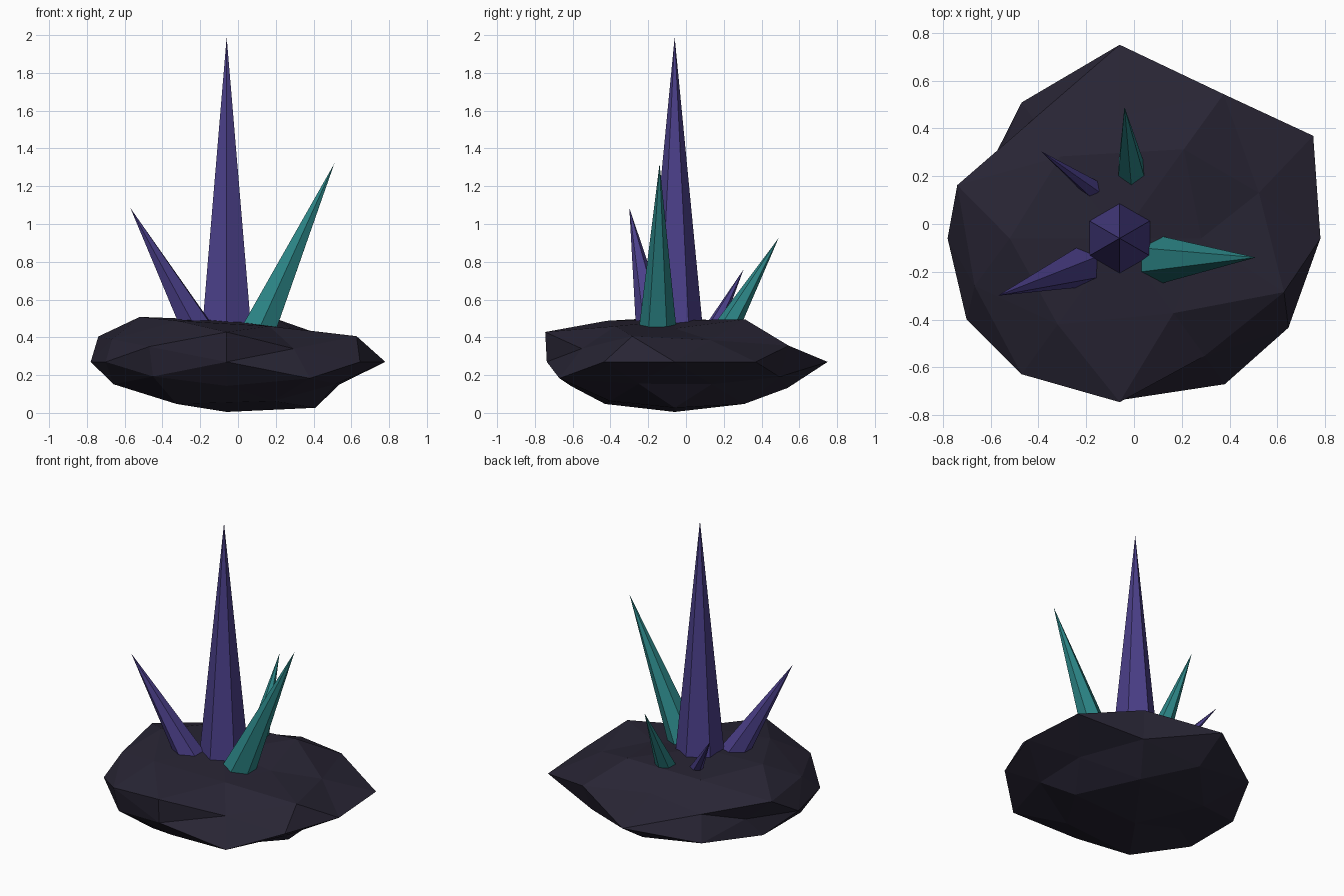
import bpy, bmesh
from itertools import product
from mathutils import Vector

if "Cube" in bpy.data.objects:
    bpy.data.objects.remove(bpy.data.objects["Cube"])

def material(name, rgb):
    m = bpy.data.materials.new(name)
    m.diffuse_color = (*rgb, 1)
    m.use_nodes = True
    m.node_tree.nodes["Principled BSDF"].inputs["Base Color"].default_value = m.diffuse_color
    return m

ROCK = material("dark_stone", (0.021, 0.018, 0.034))
PURPLE = material("purple_crystal", (0.07, 0.05, 0.25))
TEAL = material("teal_crystal", (0.025, 0.235, 0.24))

def finish(bm, name, mat):
    bmesh.ops.recalc_face_normals(bm, faces=bm.faces)
    me = bpy.data.meshes.new(name)
    bm.to_mesh(me)
    bm.free()
    me.materials.append(mat)
    ob = bpy.data.objects.new(name, me)
    bpy.context.collection.objects.link(ob)
    return ob

# Rock: once-subdivided icosahedron, each direction pushed to its own radius.
# Radii run through the sign combinations, plus before minus, x slowest.
FAMILIES = [
    ((1, 0, 0), (.84, .72)),
    ((0, 1, 0), (.945, .79)),
    ((0, 0, 1), (.69, .828)),
    ((.526, 0, .851), (.65, .893, .875, .65)),
    ((0, .851, .526), (.70, .82, .94, .755)),
    ((.851, .526, 0), (.952, .83, .62, .753)),
    ((.309, .5, .809), (.87, .86, .73, .80, .80, .80, .84, .86)),
    ((.809, .309, .5), (.72, .74, .85, .72, .84, .74, .75, .74)),
    ((.5, .809, .309), (.87, .80, .71, .88, .72, .82, .82, .78)),
]
bm = bmesh.new()
radius = {}
for direction, radii in FAMILIES:
    signs = product(*[(1, -1) if c else (1,) for c in direction])
    for s, r in zip(signs, radii):
        v = bm.verts.new(Vector([a * b for a, b in zip(direction, s)]).normalized())
        radius[v] = r
bmesh.ops.convex_hull(bm, input=bm.verts[:])
for v in bm.verts:
    r = radius[v]
    v.co = Vector((v.co.x * r - .06, v.co.y * r * .857 - .06, v.co.z * r * .32 + .27))
finish(bm, "rock_base", ROCK)

# Crystals: six-sided spikes from a base centre to a tip
def crystal(name, base, tip, r, mat):
    base, tip = Vector(base), Vector(tip)
    axis = tip - base
    bm = bmesh.new()
    bmesh.ops.create_cone(bm, cap_ends=True, segments=6, radius1=r, radius2=0,
                          depth=axis.length)
    bmesh.ops.remove_doubles(bm, verts=bm.verts, dist=1e-5)
    ob = finish(bm, name, mat)
    ob.rotation_mode = 'QUATERNION'
    ob.rotation_quaternion = Vector((0, 0, 1)).rotation_difference(axis)
    ob.location = (base + tip) / 2

crystal("centre_crystal", (-.06, -.06, .44), (-.06, -.06, 1.99), .15, PURPLE)
crystal("left_crystal", (-.215, -.175, .44), (-.57, -.30, 1.085), .09, PURPLE)
crystal("right_crystal", (.11, -.15, .44), (.51, -.14, 1.32), .10, TEAL)
crystal("back_crystal", (-.01, .215, .45), (-.04, .49, .925), .065, TEAL)
crystal("small_crystal", (-.175, .15, .46), (-.39, .305, .76), .042, PURPLE)
